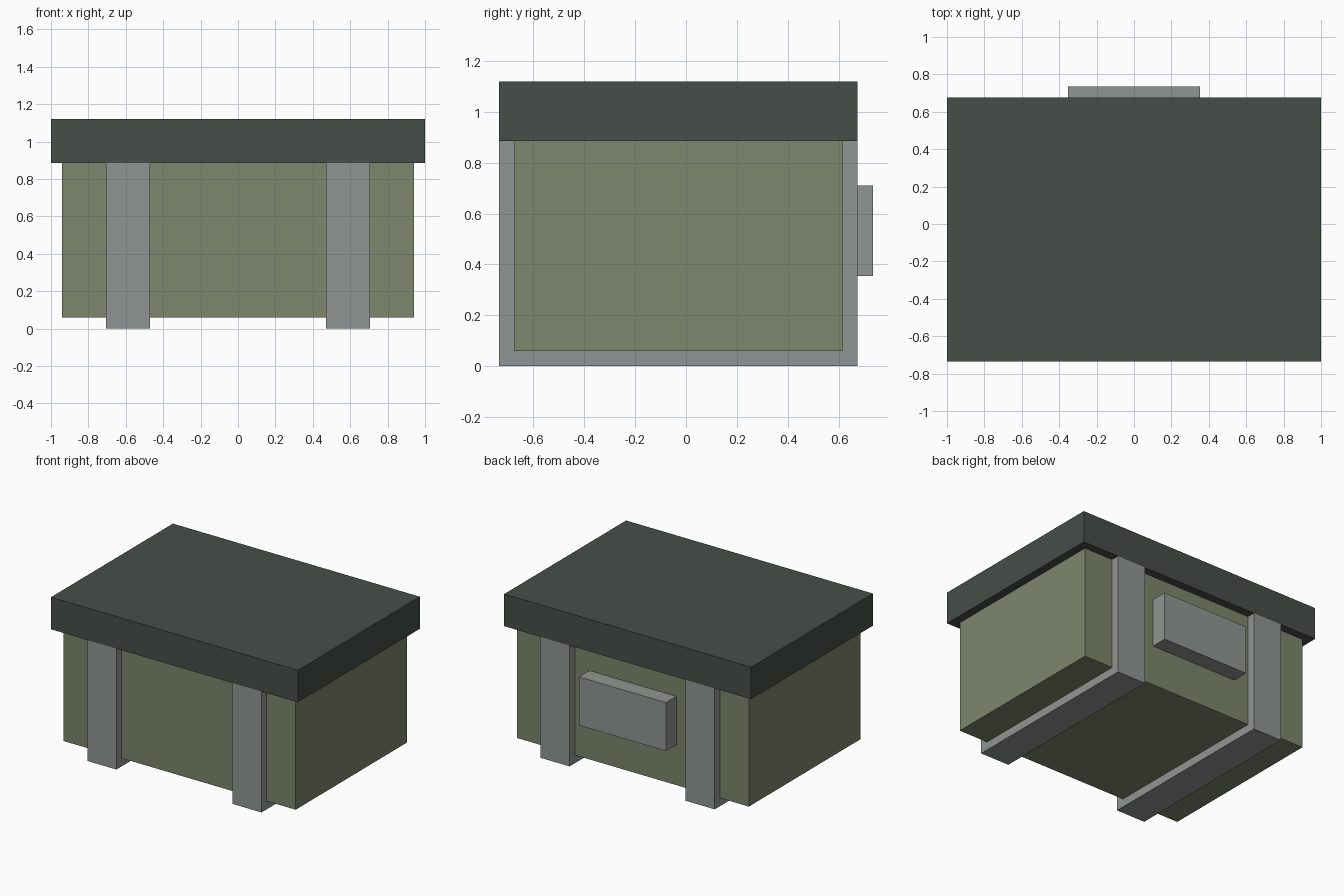
import bpy
import bmesh

default = bpy.data.objects.get("Cube")
if default:
    bpy.data.objects.remove(default, do_unlink=True)


def material(name, rgb):
    mat = bpy.data.materials.new(name)
    mat.use_nodes = True
    color = (*rgb, 1)
    mat.diffuse_color = color
    mat.node_tree.nodes["Principled BSDF"].inputs["Base Color"].default_value = color
    return mat


def extrude_profile(name, outline, x0, x1, mat):
    """Extrude a (y, z) outline along x from x0 to x1."""
    bm = bmesh.new()
    face = bm.faces.new([bm.verts.new((x0, y, z)) for y, z in outline])
    grown = bmesh.ops.extrude_face_region(bm, geom=[face])["geom"]
    verts = [v for v in grown if isinstance(v, bmesh.types.BMVert)]
    bmesh.ops.translate(bm, verts=verts, vec=(x1 - x0, 0, 0))
    bmesh.ops.recalc_face_normals(bm, faces=bm.faces)
    mesh = bpy.data.meshes.new(name)
    bm.to_mesh(mesh)
    bm.free()
    mesh.materials.append(mat)
    obj = bpy.data.objects.new(name, mesh)
    bpy.context.collection.objects.link(obj)
    return obj


def rectangle(y0, y1, z0, z1):
    return [(y0, z0), (y1, z0), (y1, z1), (y0, z1)]


olive = material("olive_green", (0.205, 0.238, 0.150))
dark = material("dark_green_grey", (0.061, 0.076, 0.065))
grey = material("metal_grey", (0.279, 0.305, 0.292))

FRONT, BACK = -0.735, 0.675      # outer faces of lid and straps
STRAP = 0.06                     # strap thickness
RIM, TOP = 0.885, 1.12           # underside and top of the lid

# Crate body and overhanging lid
extrude_profile("crate_body", rectangle(FRONT + STRAP, BACK - STRAP, STRAP, RIM),
                -0.94, 0.94, olive)
extrude_profile("lid", rectangle(FRONT, BACK, RIM, TOP), -1, 1, dark)

# U-shaped straps wrapping the front, underside and back
u_shape = [(FRONT, RIM), (FRONT, 0), (BACK, 0), (BACK, RIM),
           (BACK - STRAP, RIM), (BACK - STRAP, STRAP),
           (FRONT + STRAP, STRAP), (FRONT + STRAP, RIM)]
for side, sign in (("left", 1), ("right", -1)):
    extrude_profile(side + "_strap", u_shape, sign * 0.47, sign * 0.705, grey)

# Raised block on the back
extrude_profile("back_block", rectangle(BACK - STRAP, 0.735, 0.355, 0.71),
                -0.352, 0.352, grey)
